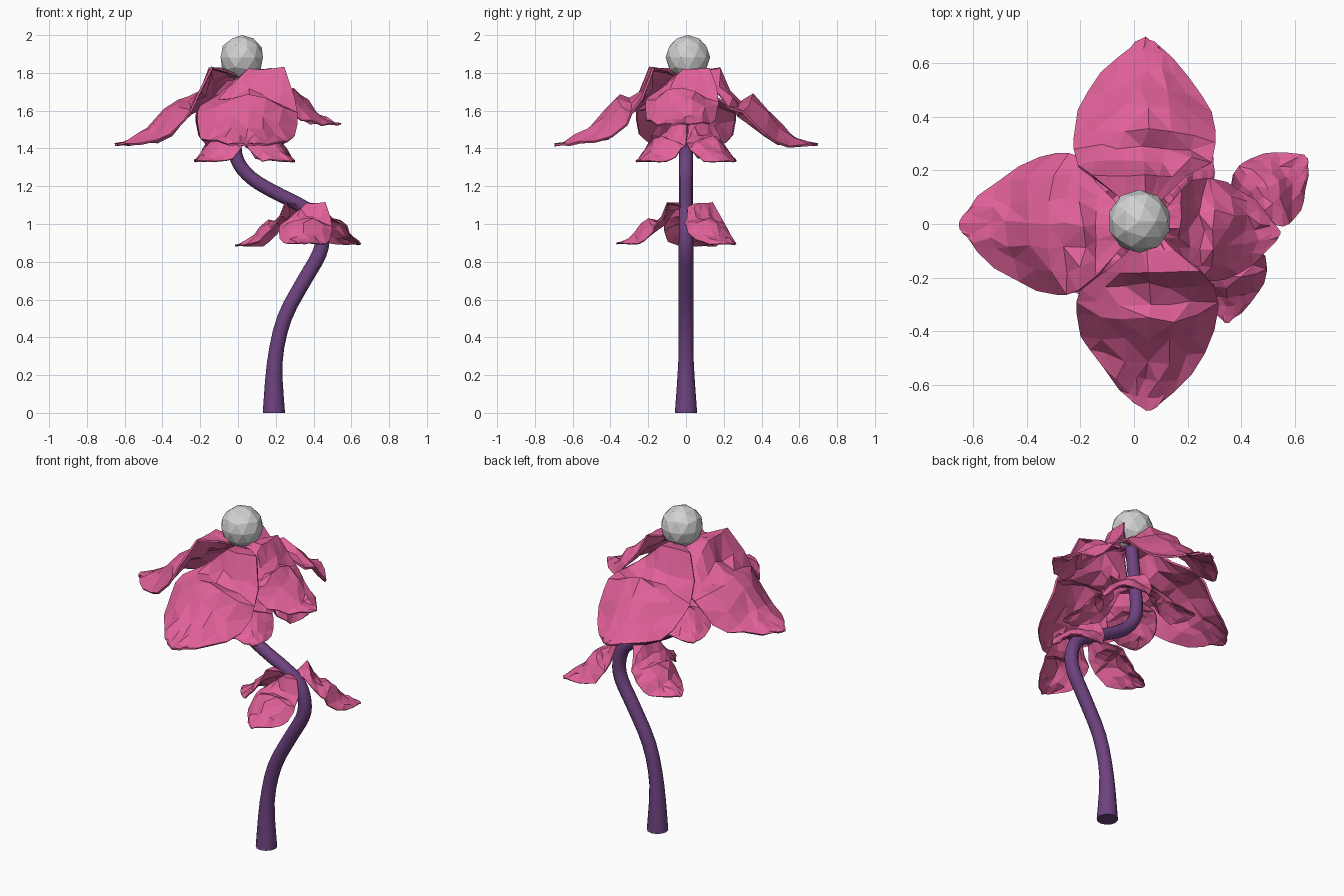
import bpy, bmesh, math, random
from mathutils import Vector

if "Cube" in bpy.data.objects:
    bpy.data.objects.remove(bpy.data.objects["Cube"])

def material(name, rgb):
    m = bpy.data.materials.new(name)
    m.diffuse_color = (*rgb, 1)
    m.use_nodes = True
    m.node_tree.nodes["Principled BSDF"].inputs["Base Color"].default_value = m.diffuse_color
    return m

PINK = material("petal pink", (0.75, 0.12, 0.32))
PURPLE = material("stem purple", (0.155, 0.055, 0.215))
GREY = material("bud grey", (0.64, 0.64, 0.64))

def finish(bm, name, mat):
    me = bpy.data.meshes.new(name)
    bm.to_mesh(me)
    bm.free()
    me.materials.append(mat)
    ob = bpy.data.objects.new(name, me)
    bpy.context.collection.objects.link(ob)
    return ob

# Petal stations: distance out, height, half width, edge droop,
# extra drop of the low side, width factor of the low side
PETAL = [(0.02, -0.06, 0.03, 0.00, 0.00, 1.0), (0.10, -0.025, 0.10, 0.00, 0.05, 0.7),
         (0.18, -0.02, 0.195, -0.01, 0.15, 0.8), (0.235, -0.14, 0.25, 0.02, 0.05, 1.0),
         (0.29, -0.18, 0.265, 0.07, 0.00, 1.0), (0.36, -0.165, 0.265, 0.13, 0.00, 1.0),
         (0.44, -0.235, 0.25, 0.14, 0.00, 1.0), (0.51, -0.325, 0.215, 0.08, 0.00, 1.0),
         (0.58, -0.37, 0.165, 0.04, 0.00, 1.0), (0.65, -0.405, 0.105, 0.01, 0.00, 1.0),
         (0.695, -0.415, 0.05, 0.00, 0.00, 1.0)]

def petal(name, centre, angle, scale, seed):
    rng = random.Random(seed)
    bm = bmesh.new()
    rows = []
    n = 6
    for i, (r, z, w, droop, drop, narrow) in enumerate(PETAL):
        row = []
        for j in range(n + 1):
            v = 2 * j / n - 1
            j1 = 0.017 if 2 < i < 9 else 0.005
            low = max(-v, 0)
            # one shoulder is high and the other low; outer edges hang down
            p = Vector((r + rng.uniform(-j1, j1) - 0.03 * v * v * (i > 4),
                        v * w * (narrow if v < 0 else 1) + rng.uniform(-j1, j1) * (abs(v) < 1),
                        z - droop * abs(v) ** 1.8 - drop * low + rng.uniform(-j1, j1)))
            row.append(bm.verts.new(p))
        rows.append(row)
    for a, b in zip(rows, rows[1:]):
        for j in range(n):
            bm.faces.new((a[j], b[j], b[j + 1], a[j + 1]))
    bmesh.ops.triangulate(bm, faces=bm.faces[:])
    ob = finish(bm, name, PINK)
    ob.location = centre
    ob.rotation_euler.z = math.radians(angle)
    ob.scale = (scale,) * 3
    s = ob.modifiers.new("thickness", "SOLIDIFY")
    s.thickness = 0.012
    s.offset = -1
    return ob

# Main flower: three large petals and one smaller
petal("petal_front", (0.05, 0, 1.84), -90, 1.0, 1)
petal("petal_back", (0.04, 0, 1.84), 90, 1.0, 2)
petal("petal_left", (0.04, 0, 1.84), 180, 1.0, 3)
petal("petal_right", (0.04, -0.01, 1.835), -3, 0.73, 4)

# Small whorl beneath the flower
for k in range(4):
    petal(f"under_petal_{k + 1}", (0.035, 0, 1.55), 45 + 90 * k, 0.52, 10 + k)

# Leaflets where the stem bends
for k, (ang, size) in enumerate(((-93, 0.53), (42, 0.54), (170, 0.56))):
    petal(f"leaflet_{k + 1}", (0.365, 0, 1.12), ang, size, 20 + k)

# Stem: tapered tube swept along a curve in the x-z plane
PATH = [(0.19, 0.0, 0.059), (0.195, 0.27, 0.041), (0.245, 0.5, 0.039),
        (0.35, 0.70, 0.039), (0.43, 0.84, 0.039), (0.445, 0.94, 0.038),
        (0.41, 1.04, 0.037), (0.32, 1.105, 0.036), (0.19, 1.17, 0.036),
        (0.075, 1.24, 0.036), (0.005, 1.32, 0.036), (-0.017, 1.41, 0.036),
        (-0.005, 1.56, 0.036), (0.02, 1.80, 0.036)]

def catmull(a, b, c, d, t):
    return 0.5 * (2 * b + (c - a) * t + (2 * a - 5 * b + 4 * c - d) * t * t
                  + (3 * b - a - 3 * c + d) * t ** 3)

pts = [Vector(p) for p in PATH]
pts = [pts[0]] + pts + [pts[-1]]
samples = [catmull(*pts[i:i + 4], t / 3) for i in range(len(pts) - 3) for t in range(3)]
samples.append(pts[-1])
bm = bmesh.new()
rings = []
SIDES = 12
for i, s in enumerate(samples):
    a, b = samples[max(i - 1, 0)], samples[min(i + 1, len(samples) - 1)]
    tan = Vector((b.x - a.x, 0, b.y - a.y)).normalized()
    if i == 0:
        tan = Vector((0, 0, 1))
    side = Vector((tan.z, 0, -tan.x))
    ring = []
    for k in range(SIDES):
        th = 2 * math.pi * k / SIDES
        ring.append(bm.verts.new(Vector((s.x, 0, s.y))
                    + s.z * (side * math.cos(th) + Vector((0, 1, 0)) * math.sin(th))))
    rings.append(ring)
for a, b in zip(rings, rings[1:]):
    for k in range(SIDES):
        m = (k + 1) % SIDES
        bm.faces.new((a[k], a[m], b[m], b[k]))
bm.faces.new(rings[0][::-1])
bm.faces.new(rings[-1])
bmesh.ops.recalc_face_normals(bm, faces=bm.faces[:])
stem = finish(bm, "stem", PURPLE)
bpy.context.view_layer.objects.active = stem
stem.select_set(True)
bpy.ops.object.shade_smooth_by_angle(angle=math.radians(35))

# Faceted bud on top
bm = bmesh.new()
bmesh.ops.create_icosphere(bm, subdivisions=2, radius=0.118)
bud = finish(bm, "bud", GREY)
bud.location = (0.02, 0.01, 1.882)
